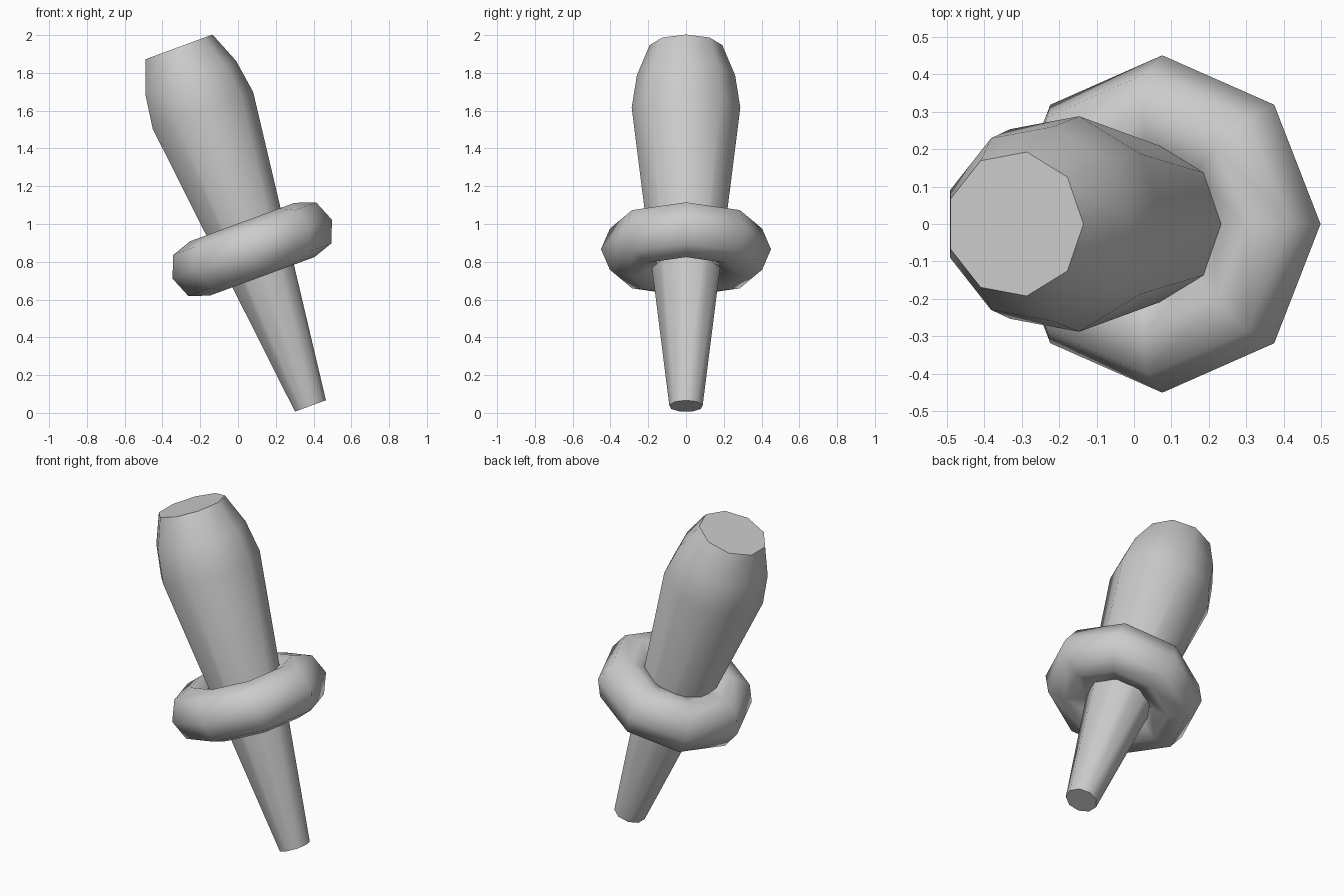
import bpy, bmesh
from math import radians, cos, sin, tau

if "Cube" in bpy.data.objects:
    bpy.data.objects.remove(bpy.data.objects["Cube"])

TILT = radians(-20.2)
BASE = (0.381, 0, 0.036)


def lathe(name, profile, sides, closed):
    """Revolve (radius, height) points around local z, then tilt and place."""
    bm = bmesh.new()
    rings = [[bm.verts.new((r * cos(tau * i / sides), r * sin(tau * i / sides), h))
              for i in range(sides)] for r, h in profile]
    pairs = list(zip(rings, rings[1:]))
    if closed:
        pairs.append((rings[-1], rings[0]))
    for a, b in pairs:
        for i in range(sides):
            j = (i + 1) % sides
            bm.faces.new((a[i], a[j], b[j], b[i]))
    if not closed:
        bm.faces.new(rings[0])
        bm.faces.new(rings[-1])
    bmesh.ops.recalc_face_normals(bm, faces=bm.faces)
    mesh = bpy.data.meshes.new(name)
    bm.to_mesh(mesh)
    bm.free()
    ob = bpy.data.objects.new(name, mesh)
    bpy.context.collection.objects.link(ob)
    ob.location = BASE
    ob.rotation_euler = (0, TILT, 0)
    bpy.ops.object.select_all(action='DESELECT')
    ob.select_set(True)
    bpy.context.view_layer.objects.active = ob
    bpy.ops.object.shade_smooth_by_angle(angle=radians(60))
    return ob


# Tapered peg with a rounded, flat-topped head
lathe("tapered_peg", [(0.09, 0), (0.292, 1.665), (0.264, 1.85), (0.195, 2.024)], 9, False)

# Octagonal ring around the peg
H = 0.885
outer = [(0.295, -0.153), (0.403, -0.116), (0.45, 0), (0.403, 0.116), (0.295, 0.153)]
inner = [(0.187, 0.112), (0.14, 0), (0.187, -0.112)]
lathe("collar_ring", [(r, H + h) for r, h in outer + inner], 8, True)
